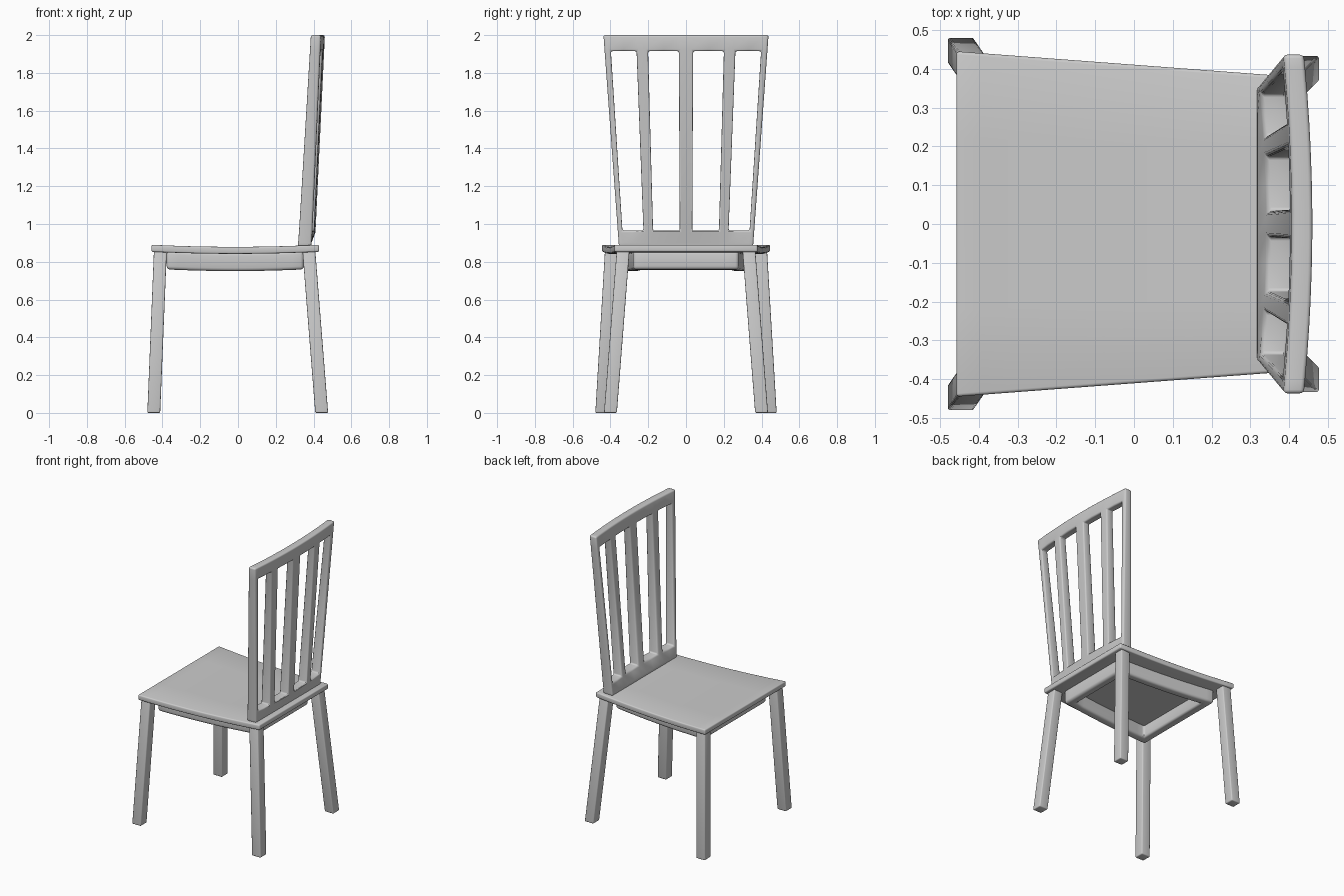
import bpy, bmesh, math

if "Cube" in bpy.data.objects:
    bpy.data.objects.remove(bpy.data.objects["Cube"])


def slab(name, nu, nv, point, keep=lambda i, j: True, bevel=0.008):
    """Two-layer grid of nu x nv points; kept cells become a closed solid."""
    bm = bmesh.new()
    v = {(i, j, s): bm.verts.new(point(i, j, s))
         for i in range(nu) for j in range(nv) for s in (0, 1)}

    def kept(i, j):
        return 0 <= i < nu - 1 and 0 <= j < nv - 1 and keep(i, j)

    for i in range(nu - 1):
        for j in range(nv - 1):
            if not kept(i, j):
                continue
            ring = [(i, j), (i + 1, j), (i + 1, j + 1), (i, j + 1)]
            beside = [(i, j - 1), (i + 1, j), (i, j + 1), (i - 1, j)]
            for s in (0, 1):
                bm.faces.new([v[a + (s,)] for a in ring])
            for k in range(4):
                if not kept(*beside[k]):
                    a, b = ring[k], ring[(k + 1) % 4]
                    bm.faces.new([v[a + (0,)], v[b + (0,)], v[b + (1,)], v[a + (1,)]])
    bmesh.ops.delete(bm, geom=[x for x in bm.verts if not x.link_faces], context='VERTS')
    bmesh.ops.recalc_face_normals(bm, faces=bm.faces[:])
    me = bpy.data.meshes.new(name)
    bm.to_mesh(me)
    bm.free()
    ob = bpy.data.objects.new(name, me)
    bpy.context.collection.objects.link(ob)
    bpy.ops.object.select_all(action='DESELECT')
    ob.select_set(True)
    bpy.context.view_layer.objects.active = ob
    mod = ob.modifiers.new("soft_edges", 'BEVEL')
    mod.width, mod.segments = bevel, 3
    mod.limit_method, mod.angle_limit = 'ANGLE', math.radians(35)
    bpy.ops.object.modifier_apply(modifier=mod.name)
    bpy.ops.object.shade_smooth_by_angle(angle=math.radians(35))
    return ob


def lerp(a, b, t):
    return a + (b - a) * t


def dish(x):
    # shallow front-to-back sag shared by seat and apron
    return -0.011 * max(0, 1 - ((x + 0.015) / 0.44) ** 2)


# Seat: tapered, slightly dished board
def seat_point(i, j, s):
    t = i / 14
    x = lerp(-0.458, 0.43, t)
    return x, (j / 4 - 0.5) * 2 * lerp(0.445, 0.378, t), (0.853, 0.89)[s] + dish(x)


slab("seat", 15, 5, seat_point)

# Apron: tapered rail frame under the seat, inside the legs
AX = [-0.378] + [lerp(-0.318, 0.288, k / 10) for k in range(11)] + [0.348]


def apron_point(i, j, s):
    x = AX[i]
    half = lerp(0.345, 0.278, (x - AX[0]) / (AX[-1] - AX[0]))
    y = (-half, 0.06 - half, half - 0.06, half)[j]
    return x, y, (0.764, 0.862)[s] + dish(x) * 1.2


slab("apron", len(AX), 4, apron_point,
     lambda i, j: j != 1 or i in (0, len(AX) - 2), bevel=0.017)


# Legs: square and splayed outward
def leg(name, bottom, top, side):
    def point(i, j, s):
        cx, cy = (bottom, top)[s]
        return cx + (i - 0.5) * 0.068, side * (cy + (j - 0.5) * 0.068), (0, 0.86)[s]
    slab(name, 2, 2, point, bevel=0.007)


for side, label in ((1, "left"), (-1, "right")):
    leg("front_leg_" + label, (-0.446, 0.446), (-0.411, 0.395), side)
    leg("rear_leg_" + label, (0.443, 0.400), (0.375, 0.333), side)

# Backrest: leaning, bowed frame with three slats; columns are (bottom, top) y
HALF = [(0.355, 0.437), (0.331, 0.403), (0.278, 0.334), (0.222, 0.265),
        (0.172, 0.203), (0.102, 0.120), (0.033, 0.038)]
COLS = [(-a, -b) for a, b in HALF] + HALF[::-1]
ROWS = [0.88, 0.90, 0.965, 1.915, 2.0]


def back_point(i, j, s):
    z = ROWS[j]
    t = (z - 0.88) / 1.12
    y = lerp(*COLS[i], t)
    bow = 0.022 * (1 - (y / lerp(*HALF[0], t)) ** 2) if j > 1 else 0
    return (lerp(0.317, 0.385, t), lerp(0.388, 0.438, t))[s] + bow, y, z


slab("backrest", len(COLS), len(ROWS), back_point,
     lambda i, j: j != 2 or i % 3 == 0, bevel=0.01)
